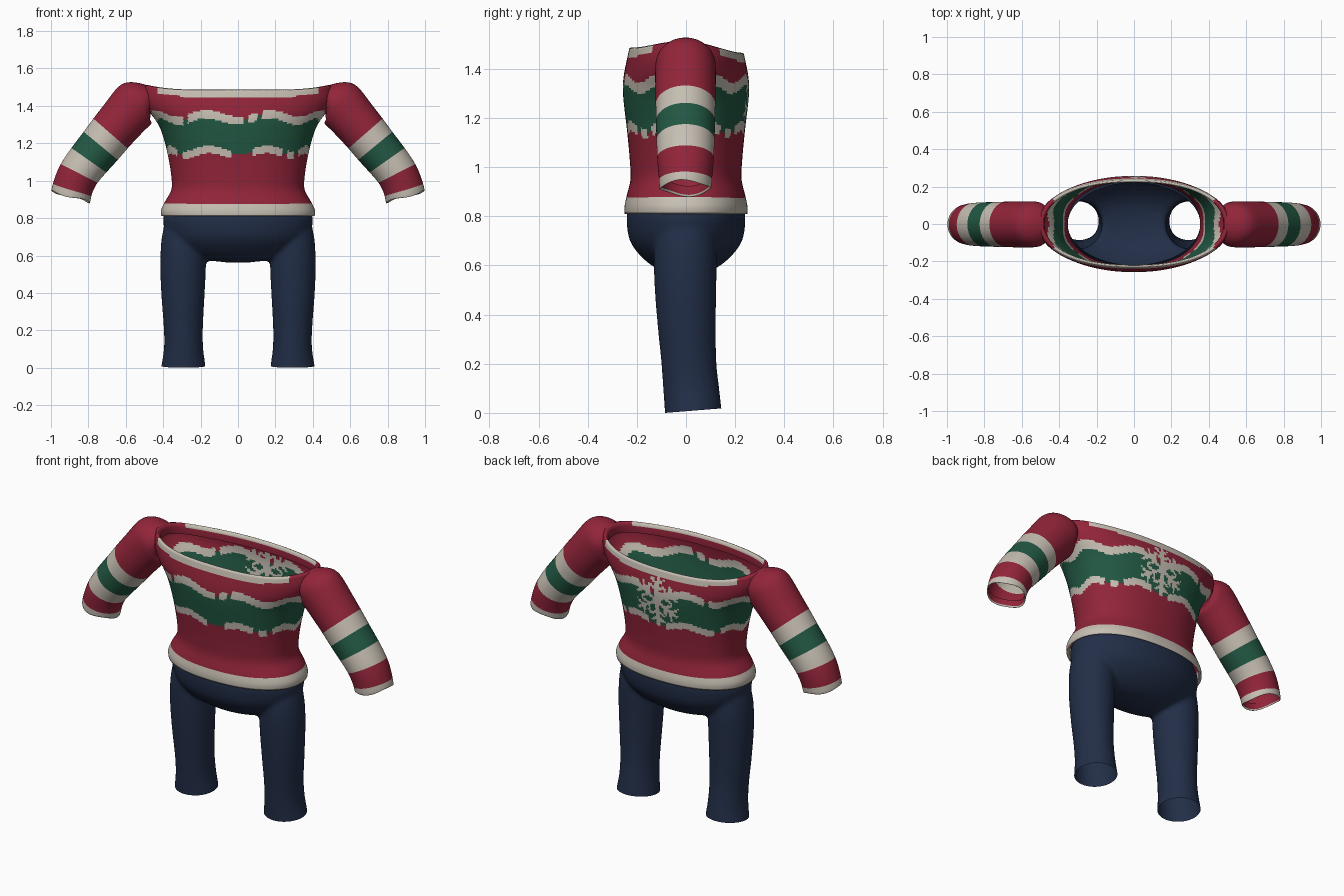
import bpy, bmesh, math
from mathutils import Vector

if "Cube" in bpy.data.objects:
    bpy.data.objects.remove(bpy.data.objects["Cube"])


def material(name, rgb):
    m = bpy.data.materials.new(name)
    m.diffuse_color = (*rgb, 1)
    m.use_nodes = True
    m.node_tree.nodes["Principled BSDF"].inputs["Base Color"].default_value = m.diffuse_color
    return m


RED, GREEN, CREAM = 0, 1, 2
KNIT = [material("red_knit", (0.29, 0.018, 0.042)),
        material("green_knit", (0.016, 0.098, 0.056)),
        material("cream_knit", (0.57, 0.52, 0.45))]
NAVY = material("navy_cloth", (0.016, 0.028, 0.065))


def curve(keys, t):
    """Smooth interpolation of rows (position, value, value...)."""
    n = len(keys)
    t = min(max(t, keys[0][0]), keys[-1][0])
    i = 0
    while i < n - 2 and t > keys[i + 1][0]:
        i += 1
    a, b = keys[i], keys[i + 1]
    p, q = keys[max(i - 1, 0)], keys[min(i + 2, n - 1)]
    h = b[0] - a[0]
    f = (t - a[0]) / h
    out = []
    for k in range(1, len(a)):
        m0 = (b[k] - p[k]) / (b[0] - p[0]) * h
        m1 = (q[k] - a[k]) / (q[0] - a[0]) * h
        out.append((2*f**3 - 3*f*f + 1) * a[k] + (f**3 - 2*f*f + f) * m0
                   + (3*f*f - 2*f**3) * b[k] + (f**3 - f*f) * m1)
    return out


def power(v, e):
    return math.copysign(abs(v) ** e, v)


def loft(name, rings, mats, caps=False, colour=None):
    """Skin a list of rings; colour(ring index, face centre) picks a material."""
    bm = bmesh.new()
    vs = [[bm.verts.new(p) for p in r] for r in rings]
    n = len(rings[0])
    for i in range(len(rings) - 1):
        for j in range(n):
            k = (j + 1) % n
            f = bm.faces.new((vs[i][j], vs[i][k], vs[i + 1][k], vs[i + 1][j]))
            f.smooth = True
            if colour:
                f.material_index = colour(i, f.calc_center_median())
    if caps:
        bm.faces.new(vs[0][::-1])
        bm.faces.new(vs[-1])
        bmesh.ops.recalc_face_normals(bm, faces=bm.faces)
    me = bpy.data.meshes.new(name)
    bm.to_mesh(me)
    bm.free()
    for m in mats:
        me.materials.append(m)
    ob = bpy.data.objects.new(name, me)
    bpy.context.collection.objects.link(ob)
    return ob


# ---- Sweater body: height, half width, half depth
BODY = [(0.81, 0.41, 0.25), (0.84, 0.412, 0.25), (0.88, 0.395, 0.242),
        (0.95, 0.357, 0.226), (1.02, 0.356, 0.228), (1.15, 0.378, 0.24),
        (1.27, 0.412, 0.254), (1.33, 0.445, 0.257), (1.38, 0.485, 0.252),
        (1.44, 0.51, 0.24), (1.51, 0.505, 0.225)]
SIDES, ROWS = 256, 72


def rim(th):
    return 1.472 + 0.035 * math.cos(th) ** 4 - 0.011 * math.sin(th)


def body_ring(t, inset=1.0, drop=0.0):
    ring = []
    for j in range(SIDES):
        th = 2 * math.pi * j / SIDES
        z = 0.81 + t * (rim(th) - 0.81)
        w, d = curve(BODY, z)
        ring.append((w * inset * power(math.cos(th), 0.9),
                     d * inset * power(math.sin(th), 0.9), z - drop))
    return ring


def on_snowflake(x, z):
    px, pz = x - 0.015, z - 1.285
    r = math.hypot(px, pz)
    a = (math.atan2(px, pz) + math.pi / 6) % (math.pi / 3) - math.pi / 6
    u, v = r * math.cos(a), abs(r * math.sin(a))
    if u < 0.15 and v < 0.0095:
        return True
    return any(0 <= u - b < 0.034 and abs(v - 1.25 * (u - b)) < 0.013
               for b in (0.055, 0.095))


UPPER_GAPS = [(-0.28, 0.012), (0.045, 0.012), (0.115, 0.014)]
LOWER_GAPS = [(-0.31, 0.014), (0.02, 0.06), (0.25, 0.014), (0.31, 0.012)]


def body_colour(i, c):
    x, y, z = c
    th = math.atan2(y / 0.25, x / 0.42)
    if z < 0.877:
        return CREAM
    if (z > rim(th) - 0.036 or i >= ROWS) and abs(x) < 0.43:
        return CREAM if i <= ROWS + 1 else RED
    if y > 0 and on_snowflake(x, z):
        return CREAM
    wave = math.cos(8 * th)
    upper, lower = 1.338 - 0.017 * wave, 1.152 - 0.015 * wave
    if abs(z - upper) < 0.022 and not any(abs(x - g) < w for g, w in UPPER_GAPS):
        return CREAM
    if abs(z - lower) < 0.02 and not any(abs(x - g) < w for g, w in LOWER_GAPS):
        return CREAM
    return GREEN if lower < z < upper else RED


rings = [body_ring(0, 0.96, -0.012)]
rings += [body_ring(k / (ROWS - 1)) for k in range(ROWS)]
rings += [body_ring(1, 0.965, -0.004), body_ring(1, 0.945, 0.02), body_ring(1, 0.95, 0.06)]
loft("sweater_body", rings, KNIT, colour=body_colour)

# ---- Sleeves: x, z, direction down from horizontal, in-plane radius, depth radius
SLEEVE = [(0.475, 1.425, 5, 0.085, 0.10), (0.50, 1.425, 15, 0.103, 0.118),
          (0.535, 1.42, 35, 0.139, 0.124), (0.575, 1.38, 45, 0.132, 0.124),
          (0.62, 1.325, 48, 0.126, 0.124), (0.685, 1.25, 49, 0.122, 0.122),
          (0.73, 1.19, 50, 0.119, 0.121), (0.80, 1.108, 54, 0.115, 0.119),
          (0.855, 1.035, 64, 0.111, 0.116), (0.876, 0.985, 70, 0.109, 0.112),
          (0.888, 0.95, 73, 0.108, 0.108), (0.896, 0.908, 74, 0.109, 0.107)]
BANDS = [RED] * 5 + [CREAM, GREEN, CREAM, RED, RED, CREAM, CREAM, RED]


def sleeve(side, name):
    rings = []
    n = 32
    for k, (x, z, deg, r, d) in enumerate(SLEEVE):
        a = math.radians(deg)
        ring = []
        for j in range(n):
            th = -side * 2 * math.pi * j / n
            s = r * math.cos(th)
            ripple = 0.007 * math.cos(3 * th + 0.6) if k == len(SLEEVE) - 1 else 0
            ring.append((side * (x + s * math.sin(a)), d * math.sin(th) - 0.002,
                         z + s * math.cos(a) + ripple))
        rings.append(ring)
    # turned-in cuff edge
    mid = sum((Vector(p) for p in rings[-1]), Vector()) / n
    rings.append([mid + (Vector(p) - mid) * 0.93 + Vector((0, 0, 0.008)) for p in rings[-1]])
    rings.append([p + Vector((-side * 0.006, 0, 0.04)) for p in rings[-1]])
    ob = loft(name, rings, KNIT, colour=lambda i, c: BANDS[min(i, len(BANDS) - 1)])
    sub = ob.modifiers.new("smooth", 'SUBSURF')
    sub.levels = sub.render_levels = 2


sleeve(1, "sleeve_right")
sleeve(-1, "sleeve_left")

# ---- Trousers: pelvis bowl (height, half width, half depth)
PELVIS = [(0.563, 0.06, 0.04), (0.572, 0.16, 0.085), (0.60, 0.26, 0.14),
          (0.65, 0.335, 0.195), (0.70, 0.375, 0.228), (0.76, 0.397, 0.24),
          (0.81, 0.398, 0.24), (0.87, 0.37, 0.225), (0.93, 0.34, 0.215)]
# legs (height, centre x, centre y, half width, half depth)
LEG = [(-0.06, 0.293, 0.032, 0.122, 0.118), (0.0, 0.292, 0.03, 0.119, 0.116),
       (0.10, 0.291, 0.021, 0.105, 0.114), (0.20, 0.292, 0.012, 0.104, 0.112),
       (0.35, 0.294, 0.003, 0.113, 0.118), (0.50, 0.294, -0.002, 0.121, 0.125),
       (0.62, 0.292, -0.003, 0.122, 0.128), (0.70, 0.286, -0.003, 0.121, 0.124),
       (0.80, 0.27, 0.0, 0.115, 0.115)]


def oval(cx, cy, z, w, d, n=64):
    return [(cx + w * math.cos(2 * math.pi * j / n),
             cy + d * math.sin(2 * math.pi * j / n), z) for j in range(n)]


def span(lo, hi, n):
    return [lo + (hi - lo) * k / n for k in range(n + 1)]


trousers = loft("trousers", [oval(0, 0, z, *curve(PELVIS, z)) for z in span(0.563, 0.93, 30)],
                [NAVY], caps=True)
helpers = []
for side in (1, -1):
    rings = []
    for z in span(-0.06, 0.80, 40):
        cx, cy, w, d = curve(LEG, z)
        rings.append(oval(side * cx, cy, z, w, d))
    leg = loft("leg_helper", rings, [NAVY], caps=True)
    leg.hide_render = True
    helpers.append(leg)
    join = trousers.modifiers.new("join", 'BOOLEAN')
    join.operation, join.object, join.solver = 'UNION', leg, 'EXACT'
blend = trousers.modifiers.new("blend", 'REMESH')
blend.mode, blend.voxel_size = 'VOXEL', 0.012
soft = trousers.modifiers.new("soften", 'SMOOTH')
soft.factor, soft.iterations = 0.5, 6
mesh = bpy.data.meshes.new_from_object(
    trousers.evaluated_get(bpy.context.evaluated_depsgraph_get()))
trousers.modifiers.clear()
for ob in helpers:
    bpy.data.objects.remove(ob)

# open the waist and the leg ends
bm = bmesh.new()
bm.from_mesh(mesh)
for co, no in (((0, 0, 0.90), (0, 0, 1)), ((0, -0.085, 0.0), (0, 0.08, -1))):
    bmesh.ops.bisect_plane(bm, geom=bm.verts[:] + bm.edges[:] + bm.faces[:],
                           plane_co=co, plane_no=no, clear_outer=True)
for f in bm.faces:
    f.smooth = True
    f.material_index = 0
bm.to_mesh(mesh)
bm.free()
mesh.materials.clear()
mesh.materials.append(NAVY)
trousers.data = mesh
